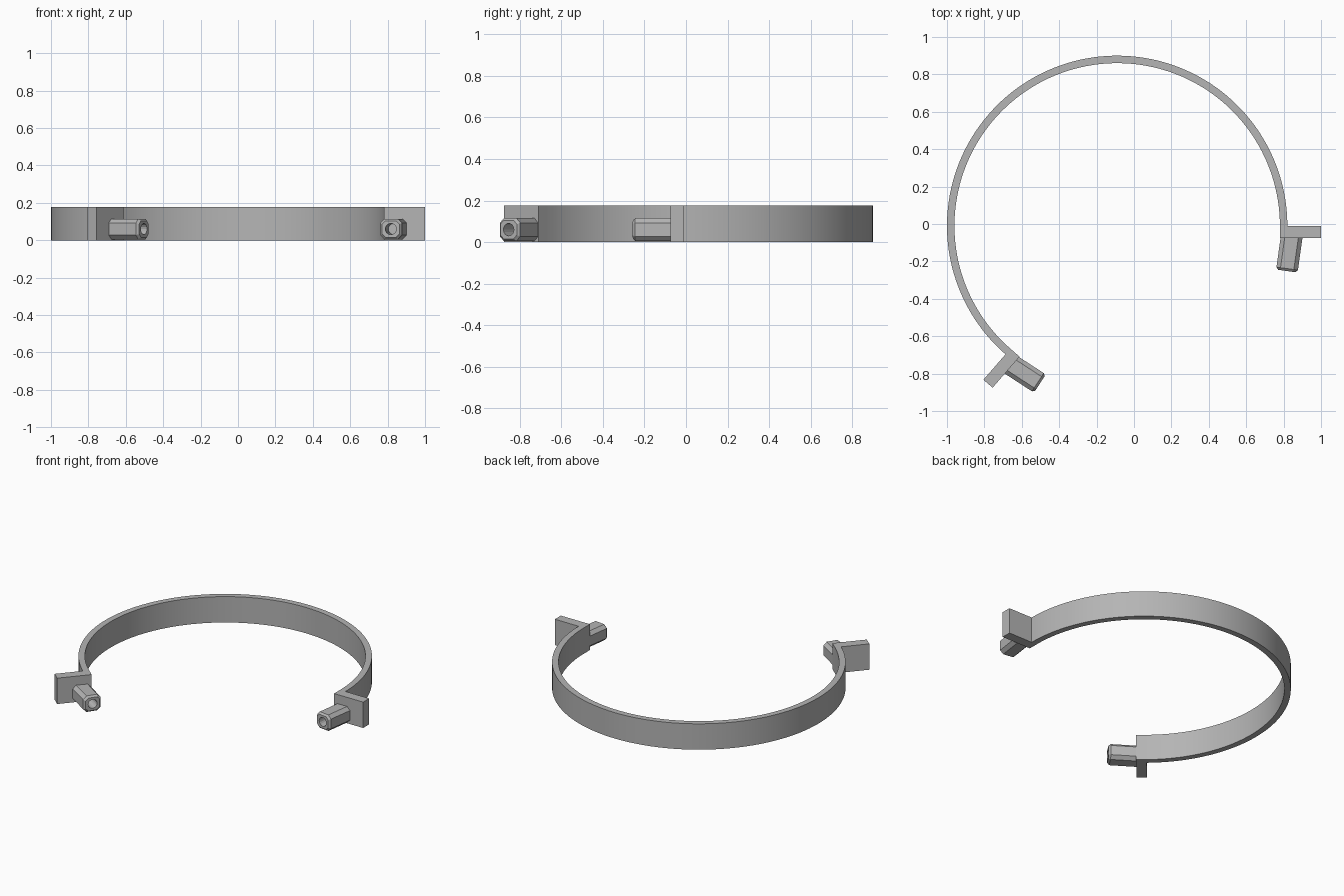
import bpy, bmesh
from math import cos, sin, pi, radians
from mathutils import Vector

if "Cube" in bpy.data.objects:
    bpy.data.objects.remove(bpy.data.objects["Cube"])

CENTRE = Vector((-0.09, -0.01, 0))
INNER, OUTER, HEIGHT = 0.87, 0.91, 0.177
END_ANGLE = radians(229)

grey = bpy.data.materials.new("plain grey")
grey.use_nodes = True
colour = (0.46, 0.46, 0.46, 1)
grey.diffuse_color = colour
grey.node_tree.nodes["Principled BSDF"].inputs["Base Color"].default_value = colour


def finish(bm, name):
    bmesh.ops.recalc_face_normals(bm, faces=bm.faces)
    mesh = bpy.data.meshes.new(name)
    bm.to_mesh(mesh)
    bm.free()
    mesh.materials.append(grey)
    obj = bpy.data.objects.new(name, mesh)
    bpy.context.collection.objects.link(obj)
    bpy.ops.object.select_all(action='DESELECT')
    obj.select_set(True)
    bpy.context.view_layer.objects.active = obj
    bpy.ops.object.shade_smooth_by_angle(angle=radians(20))
    return obj


def skin(bm, loops):
    # Join successive closed loops of points with quads and cap both ends
    rings = [[bm.verts.new(p) for p in loop] for loop in loops]
    n = len(rings[0])
    for a, b in zip(rings, rings[1:]):
        for i in range(n):
            j = (i + 1) % n
            bm.faces.new((a[i], a[j], b[j], b[i]))
    bm.faces.new(rings[0])
    bm.faces.new(rings[-1])


# Open band: a rectangular section swept round the arc
def section(angle):
    d = Vector((cos(angle), sin(angle), 0))
    return [CENTRE + d * r + Vector((0, 0, z))
            for r, z in ((INNER, 0), (OUTER, 0), (OUTER, HEIGHT), (INNER, HEIGHT))]


STEPS = 100
bm = bmesh.new()
skin(bm, [section(END_ANGLE * i / STEPS) for i in range(STEPS + 1)])
finish(bm, "band")


# Chamfered rectangle with a point halfway along every edge
def octagon(w, h, c):
    corners = [(w, -h + c), (w, h - c), (w - c, h), (-w + c, h),
               (-w, h - c), (-w, -h + c), (-w + c, -h), (w - c, -h)]
    points = []
    for a, b in zip(corners, corners[1:] + corners[:1]):
        points += [a, ((a[0] + b[0]) / 2, (a[1] + b[1]) / 2)]
    return points


def circle(r):
    # Starts at the lower right to line up with the octagon
    return [(r * cos(a), r * sin(a)) for a in (pi * (i - 1) / 8 for i in range(16))]


# Each end of the band has a radial tab and a hollow peg leaning inwards
for side, angle, turn in (("left", 0, -1), ("right", END_ANGLE, 1)):
    radial = Vector((cos(angle), sin(angle), 0))
    away = Vector((-sin(angle), cos(angle), 0)) * turn
    up = Vector((0, 0, 1))

    bm = bmesh.new()
    skin(bm, [[CENTRE + radial * r + away * t + up * z
               for r, t in ((INNER, 0), (1.09, 0), (1.09, 0.065), (INNER, 0.065))]
              for z in (0, HEIGHT)])
    finish(bm, side + "_tab")

    lean = radians(8)
    axis = away * cos(lean) - radial * sin(lean)
    across = radial * cos(lean) + away * sin(lean)
    base = CENTRE + radial * 0.932 + away * 0.065 + up * 0.06
    body = octagon(0.058, 0.055, 0.022)
    stages = [(-0.015, body), (0.165, body),
              (0.178, octagon(0.047, 0.044, 0.018)),
              (0.178, circle(0.03)), (0.06, circle(0.03))]
    bm = bmesh.new()
    skin(bm, [[base + axis * d + across * x + up * z for x, z in pts]
              for d, pts in stages])
    finish(bm, side + "_peg")
